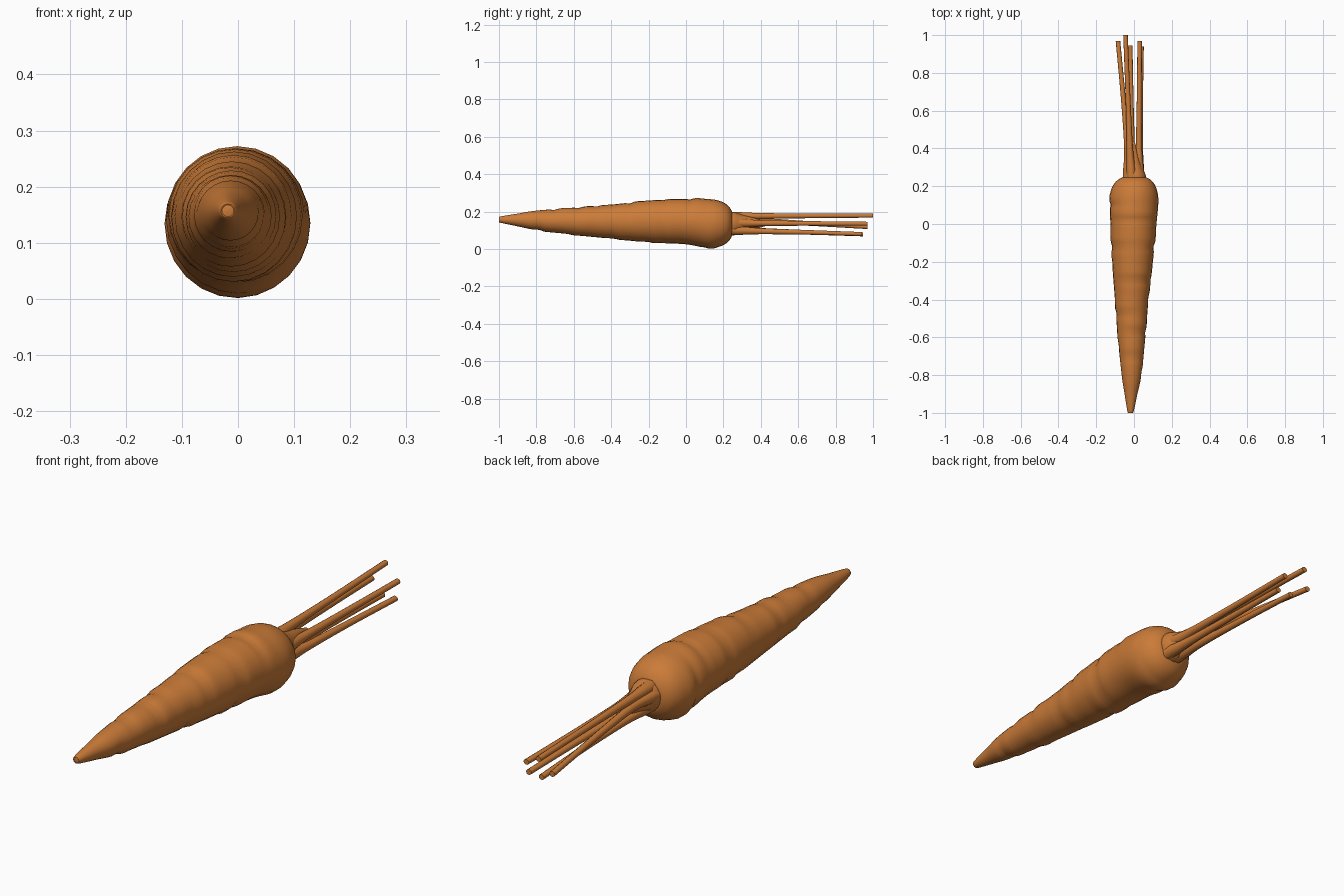
import bpy
import bmesh
import math
from mathutils import Vector

cube = bpy.data.objects.get("Cube")
if cube:
    bpy.data.objects.remove(cube, do_unlink=True)

orange = bpy.data.materials.new("carrot orange")
orange.use_nodes = True
orange.diffuse_color = (0.60, 0.20, 0.04, 1)
orange.node_tree.nodes["Principled BSDF"].inputs["Base Color"].default_value = (0.60, 0.20, 0.04, 1)


def smooth_path(rows, steps):
    """Catmull-Rom through rows of numbers."""
    pts = [Vector(r) for r in rows]
    pts = [pts[0]] + pts + [pts[-1]]
    out = []
    for a, b, c, d in zip(pts, pts[1:], pts[2:], pts[3:]):
        for i in range(steps):
            t = i / steps
            out.append(b + (c - a) * (t / 2)
                       + (a * 2 - b * 5 + c * 4 - d) * (t * t / 2)
                       + (b * 3 - a - c * 3 + d) * (t ** 3 / 2))
    return out + [pts[-1]]


def tube(name, rows, sides, steps, relief=None):
    """Skin rings across the y axis; each row is y, x, z, x radius, z radius."""
    bm = bmesh.new()
    rings = []
    for y, x, z, rx, rz in smooth_path(rows, steps):
        ring = []
        for i in range(sides):
            a = math.tau * i / sides
            k = relief(y, a) if relief else 0
            ring.append(bm.verts.new((x + (rx + k) * math.cos(a), y, z + (rz + k) * math.sin(a))))
        rings.append(ring)
    for r, s in zip(rings, rings[1:]):
        for i in range(sides):
            j = (i + 1) % sides
            bm.faces.new((r[i], r[j], s[j], s[i]))
    bm.faces.new(rings[0])
    bm.faces.new(rings[-1])
    bmesh.ops.recalc_face_normals(bm, faces=bm.faces)
    mesh = bpy.data.meshes.new(name)
    bm.to_mesh(mesh)
    bm.free()
    mesh.materials.append(orange)
    obj = bpy.data.objects.new(name, mesh)
    bpy.context.collection.objects.link(obj)
    bpy.ops.object.select_all(action="DESELECT")
    obj.select_set(True)
    bpy.context.view_layer.objects.active = obj
    bpy.ops.object.shade_smooth_by_angle(angle=math.radians(40))
    return obj


# Shallow creases that run part way round the root: position, facing angle
creases = [(0.10, 3.6), (0.02, 1.6), (-0.12, 0.0), (-0.12, 2.6), (-0.21, 4.4), (-0.30, 1.2),
           (-0.39, 5.6), (-0.48, 2.4), (-0.57, 0.9), (-0.64, 4.0), (-0.70, 1.6), (-0.79, 5.2)]


def wrinkles(y, a):
    depth = 0
    for pos, facing in creases:
        arc = max(0, math.cos(a - facing))
        depth -= 0.006 * arc * math.exp(-((y - pos) / 0.014) ** 2)
        depth += 0.003 * arc * math.exp(-((y - pos - 0.04) / 0.025) ** 2)
    return depth


# Root, from the tip to the shoulder
tube("carrot_root", [
    (-1.00, -0.018, 0.157, 0.010, 0.010),
    (-0.99, -0.018, 0.157, 0.017, 0.017),
    (-0.90, -0.016, 0.155, 0.034, 0.034),
    (-0.80, -0.013, 0.153, 0.052, 0.052),
    (-0.60, -0.013, 0.148, 0.073, 0.073),
    (-0.40, -0.012, 0.146, 0.089, 0.091),
    (-0.20, -0.008, 0.147, 0.108, 0.112),
    (0.00, -0.003, 0.147, 0.122, 0.122),
    (0.12, 0.000, 0.135, 0.129, 0.132),
    (0.18, 0.000, 0.135, 0.121, 0.122),
    (0.22, 0.001, 0.135, 0.101, 0.101),
    (0.243, 0.002, 0.135, 0.072, 0.072),
    (0.248, 0.002, 0.135, 0.050, 0.050),
], 24, 8, wrinkles)

# Crown where the stalks join
tube("stalk_crown", [
    (0.22, 0.002, 0.135, 0.060, 0.063),
    (0.255, 0.002, 0.135, 0.061, 0.063),
    (0.30, 0.000, 0.135, 0.045, 0.048),
    (0.36, -0.002, 0.135, 0.028, 0.032),
    (0.44, -0.003, 0.135, 0.006, 0.008),
], 20, 4)

# Stalks: (x, z) at the crown, (x, z) near the crown, (x, y, z) at the end
stalks = [
    ((0.030, 0.140), (0.026, 0.138), (0.030, 0.970, 0.135)),
    ((-0.010, 0.172), (-0.022, 0.176), (-0.045, 1.000, 0.178)),
    ((-0.032, 0.145), (-0.035, 0.150), (-0.085, 0.970, 0.117)),
    ((-0.015, 0.100), (-0.012, 0.096), (-0.020, 0.945, 0.078)),
    ((0.028, 0.102), (0.031, 0.095), (0.040, 0.940, 0.080)),
]
for i, ((x0, z0), (x1, z1), (x2, y2, z2)) in enumerate(stalks):
    xm, zm = x1 * 0.6 + x2 * 0.4, z1 * 0.6 + z2 * 0.4
    tube(f"stalk_{i + 1}", [
        (0.22, x0, z0, 0.029, 0.029),
        (0.29, (x0 + x1) / 2, (z0 + z1) / 2, 0.024, 0.024),
        (0.40, x1, z1, 0.017, 0.017),
        (0.65, xm, zm, 0.013, 0.013),
        (y2, x2, z2, 0.012, 0.011),
    ], 10, 5)
